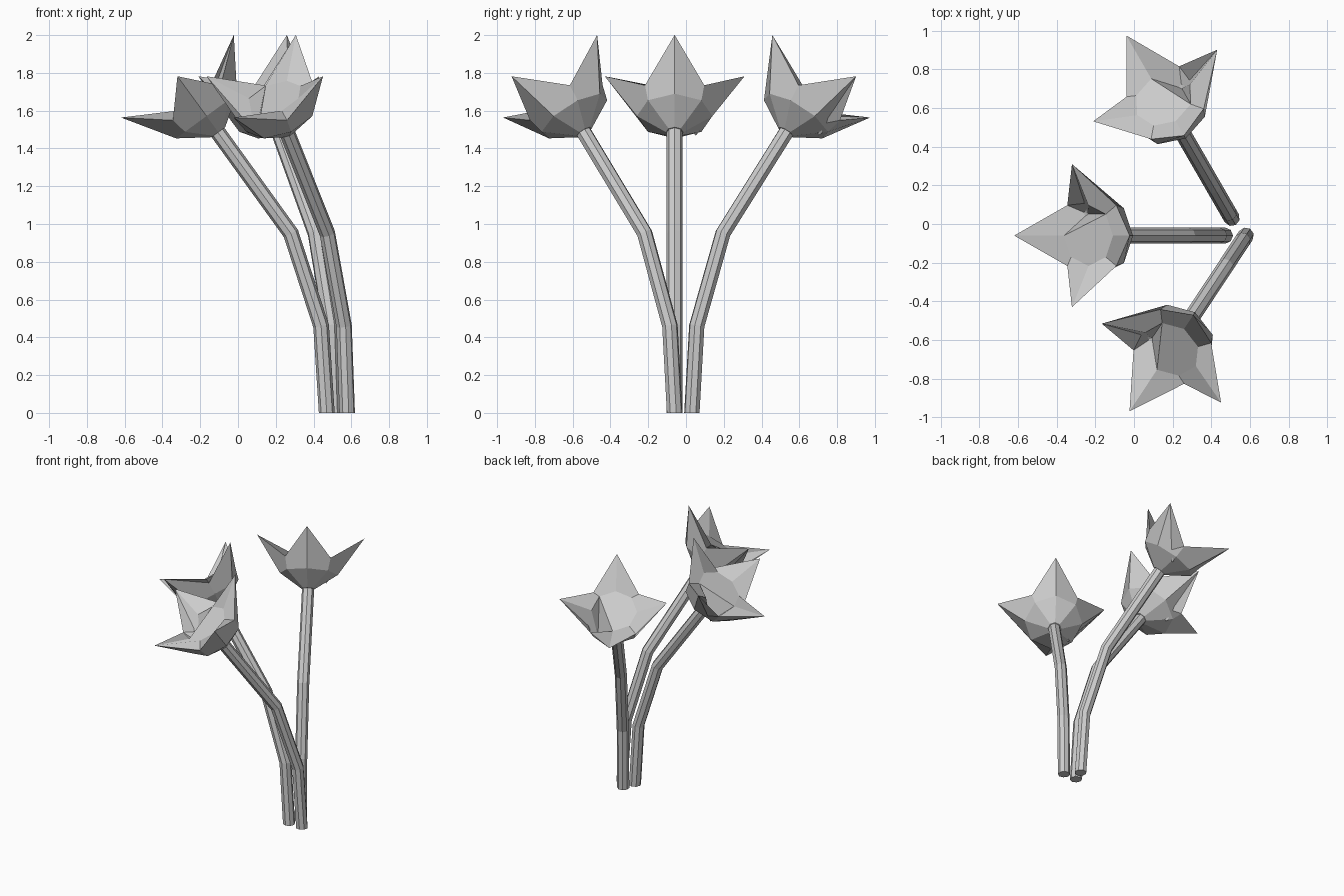
import bpy, bmesh
from math import cos, sin, pi, radians
from mathutils import Vector, Matrix

if "Cube" in bpy.data.objects:
    bpy.data.objects.remove(bpy.data.objects["Cube"])

# side-plane stem path: (forward distance, height, ring tilt in degrees)
STEM = [(0.0, 0.0, 0), (0.03, 0.46, 11), (0.19, 0.95, 27), (0.58, 1.49, 36.2)]
TILT = radians(36.2)
SIDES = 8


def ring(bm, r, h, mat):
    return [bm.verts.new(mat @ Vector((r * cos(i * 2 * pi / SIDES),
                                       r * sin(i * 2 * pi / SIDES), h)))
            for i in range(SIDES)]


def bridge(bm, a, b):
    for i in range(SIDES):
        j = (i + 1) % SIDES
        bm.faces.new((a[i], a[j], b[j], b[i]))


def finish(bm, name, place):
    me = bpy.data.meshes.new(name)
    bm.to_mesh(me)
    bm.free()
    ob = bpy.data.objects.new(name, me)
    ob.matrix_world = place
    bpy.context.collection.objects.link(ob)


def make_stem(name, place):
    bm = bmesh.new()
    rings = [ring(bm, 0.042, 0, Matrix.Translation((d, 0, z)) @ Matrix.Rotation(radians(t), 4, 'Y'))
             for d, z, t in STEM]
    for a, b in zip(rings, rings[1:]):
        bridge(bm, a, b)
    bm.faces.new(rings[0][::-1])
    bm.faces.new(rings[-1])
    finish(bm, name, place)


def make_blossom(name, place):
    bm = bmesh.new()
    mat = Matrix.Translation((0.574, 0, 1.486)) @ Matrix.Rotation(TILT, 4, 'Y')
    # outer cup
    base = ring(bm, 0.045, 0, mat)
    mid = ring(bm, 0.2, 0.106, mat)
    bm.faces.new(base[::-1])
    bridge(bm, base, mid)
    # four pointed petals alternating with four notches
    rim = []
    for i in range(SIDES):
        r, h = (0.37, 0.367) if i % 2 == 0 else (0.222, 0.193)
        a = i * 2 * pi / SIDES
        rim.append(bm.verts.new(mat @ Vector((r * cos(a), r * sin(a), h))))
    bridge(bm, mid, rim)
    # inner petal faces and raised floor, one floor corner sagging through the cup
    floor = ring(bm, 0.157, 0.222, mat)
    floor[7].co = mat @ Vector((0.12, -0.112, 0.066))
    bridge(bm, rim, floor)
    bm.faces.new(floor[:6])
    bm.faces.new((floor[0], floor[5], floor[7]))
    bm.faces.new((floor[5], floor[6], floor[7]))
    finish(bm, name, place)


# three flowers: base position and facing direction
for n, (x, y, ang) in enumerate([(0.505, 0.031, 120), (0.47, -0.06, 180),
                                 (0.578, -0.06, 236.5)], 1):
    place = Matrix.Translation((x, y, 0)) @ Matrix.Rotation(radians(ang), 4, 'Z')
    make_stem(f"stem_{n}", place)
    make_blossom(f"blossom_{n}", place)
